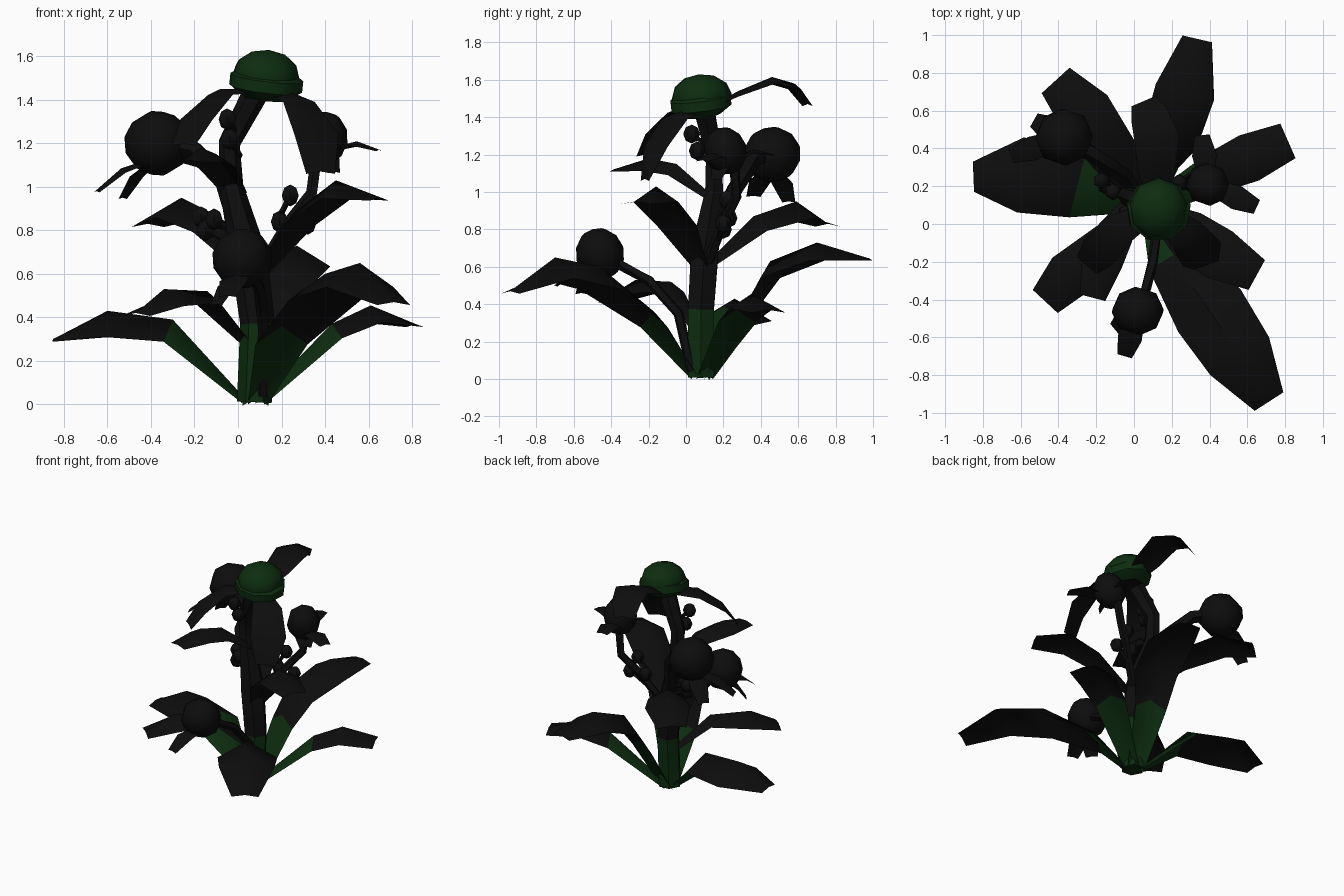
import bpy, bmesh, math
from mathutils import Vector, Matrix

cube = bpy.data.objects.get("Cube")
if cube:
    bpy.data.objects.remove(cube)


def material(name, color):
    m = bpy.data.materials.new(name)
    m.use_nodes = True
    m.diffuse_color = color
    m.node_tree.nodes["Principled BSDF"].inputs["Base Color"].default_value = color
    return m


BLACK = material("near black", (0.004, 0.004, 0.004, 1))
GREEN = material("dark green", (0.004, 0.026, 0.005, 1))


def finish(name, bm, mats=(BLACK, GREEN), angle=50):
    me = bpy.data.meshes.new(name)
    bm.normal_update()
    bm.to_mesh(me)
    bm.free()
    for m in mats:
        me.materials.append(m)
    ob = bpy.data.objects.new(name, me)
    bpy.context.collection.objects.link(ob)
    bpy.ops.object.select_all(action='DESELECT')
    ob.select_set(True)
    bpy.context.view_layer.objects.active = ob
    bpy.ops.object.shade_smooth_by_angle(angle=math.radians(angle))
    return ob


def leaf(name, pts, halves, green=0, drop=0.6):
    """Arched strip with a raised midrib; the first `green` segments are green."""
    pts = [Vector(p) for p in pts]
    bm = bmesh.new()
    rows = []
    for i, (p, h) in enumerate(zip(pts, halves)):
        d = pts[min(i + 1, len(pts) - 1)] - pts[max(i - 1, 0)]
        side = Vector((-d.y, d.x, 0)).normalized() * h
        low = Vector((0, 0, -h * drop)) if i < len(pts) - 1 else Vector((0, 0, -h * 0.15))
        rows.append([bm.verts.new(q) for q in (p - side + low, p, p + side + low)])
    for i, (a, b) in enumerate(zip(rows, rows[1:])):
        for k in range(2):
            f = bm.faces.new((a[k], a[k + 1], b[k + 1], b[k]))
            f.material_index = int(i < green)
    return finish(name, bm)


def tube(name, pts, radii, sides=6, green=0):
    """Tapered stalk through the points, capped at both ends."""
    pts = [Vector(p) for p in pts]
    bm = bmesh.new()
    rings = []
    for i, (p, r) in enumerate(zip(pts, radii)):
        d = (pts[min(i + 1, len(pts) - 1)] - pts[max(i - 1, 0)]).normalized()
        u = d.cross(Vector((0, 1, 0))).normalized()
        w = d.cross(u)
        turn = [2 * math.pi * k / sides for k in range(sides)]
        rings.append([bm.verts.new(p + r * (math.cos(t) * u + math.sin(t) * w)) for t in turn])
    for i, (a, b) in enumerate(zip(rings, rings[1:])):
        for k in range(sides):
            n = (k + 1) % sides
            bm.faces.new((a[k], a[n], b[n], b[k])).material_index = int(i < green)
    bm.faces.new(rings[0]).material_index = int(green > 0)
    bm.faces.new(rings[-1])
    bmesh.ops.recalc_face_normals(bm, faces=bm.faces)
    return finish(name, bm)


def ball(name, center, size, mat=BLACK, segs=8, rings=6, tilt=(0, 0)):
    bm = bmesh.new()
    bmesh.ops.create_uvsphere(bm, u_segments=segs, v_segments=rings, radius=1)
    m = (Matrix.Translation(center) @ Matrix.Rotation(tilt[0], 4, 'X')
         @ Matrix.Rotation(tilt[1], 4, 'Y') @ Matrix.Diagonal((*size, 1)))
    bm.transform(m)
    return finish(name, bm, (mat,))


# Main stem, green at the foot
tube("main_stem",
     [(.075, .08, .01), (.09, .08, .37), (.05, .1, .68), (-.03, .15, 1.0),
      (-.04, .15, 1.2), (.08, .1, 1.43)],
     [.08, .08, .085, .055, .05, .06], green=1)

# Large ground leaves
leaf("front_leaf", [(.09, .05, .03), (.2, -.17, .36), (.4, -.46, .6), (.56, -.7, .65), (.715, -.94, .47)],
     [.05, .14, .2, .185, .09], green=1)
leaf("back_leaf", [(.08, .11, .03), (.13, .33, .42), (.19, .45, .63), (.27, .7, .73), (.335, .98, .645)],
     [.06, .11, .15, .16, .08], green=1)
leaf("right_leaf", [(.03, .1, .03), (-.3, .2, .39), (-.6, .26, .43), (-.85, .25, .3)],
     [.04, .17, .2, .08], green=1)
leaf("left_leaf", [(.1, .1, .03), (.43, .27, .37), (.61, .35, .455), (.815, .44, .37)],
     [.05, .11, .13, .1], green=1)

# Smaller leaves up the stem
leaf("low_front_leaf", [(.05, .06, .29), (-.14, -.08, .52), (-.34, -.27, .53), (-.47, -.41, .42)],
     [.04, .09, .13, .09])
leaf("mid_back_leaf", [(.06, .12, .63), (-.1, .36, .87), (-.26, .59, .95), (-.415, .76, .83)],
     [.05, .13, .15, .1])
leaf("mid_left_leaf", [(.1, .08, .62), (.28, -.05, .9), (.45, -.16, 1.03), (.65, -.27, .95)],
     [.05, .13, .14, .09])
leaf("high_front_leaf", [(.0, .12, 1.0), (-.1, -.05, 1.15), (-.17, -.2, 1.18), (-.22, -.39, 1.12)],
     [.05, .1, .11, .07])

# Top flower: green head with an overlapping cup and three hanging petals
ball("flower_head", (.13, .08, 1.51), (.155, .165, .12), GREEN, 9, 6, (.1, .1))
ball("flower_cup", (.13, .075, 1.475), (.18, .175, .085), GREEN, 9, 5, (.12, .12))
leaf("back_petal", [(.12, .15, 1.47), (.12, .28, 1.54), (.12, .46, 1.615), (.08, .58, 1.58), (.05, .65, 1.47)],
     [.06, .1, .12, .1, .07], drop=.3)
leaf("left_petal", [(.17, .04, 1.45), (.28, -.06, 1.42), (.36, -.16, 1.28), (.38, -.22, 1.07)],
     [.06, .1, .12, .07], drop=.3)
leaf("right_petal", [(.06, .05, 1.45), (-.08, -.03, 1.45), (-.19, -.15, 1.34), (-.25, -.22, 1.2)],
     [.06, .09, .1, .07], drop=.3)

# Side blossoms on thin stalks, each with drooping sepals
blossoms = {
    "back_blossom": ((-.37, .46, 1.2), (.155, .155, .15),
                     [(.03, .13, .72), (-.06, .26, 1.02), (-.2, .36, 1.17), (-.34, .44, 1.2)], .045,
                     [(-.65, .36, .98), (-.53, .55, .95)]),
    "front_blossom": ((.02, -.46, .67), (.14, .13, .14),
                      [(.11, .03, .04), (.12, -.04, .35), (.1, -.2, .53), (.06, -.35, .61), (.03, -.43, .65)], .028,
                      [(-.05, -.7, .5), (-.1, -.56, .46)]),
    "left_blossom": ((.39, .21, 1.22), (.115, .115, .13),
                     [(.11, .12, .63), (.23, .2, .83), (.34, .27, .97), (.36, .26, 1.12)], .028,
                     [(.65, .09, 1.17), (.44, .16, 1.07), (.36, .47, 1.2)]),
}
for name, (c, size, path, r, tips) in blossoms.items():
    ball(name, c, size, segs=8, rings=6, tilt=(.3, .2))
    tube(name + "_stalk", path, [r] * len(path), sides=5)
    for n, tip in enumerate(tips):
        c0, t = Vector(c) - Vector((0, 0, size[2] * .4)), Vector(tip)
        mid = c0.lerp(t, .6) + Vector((0, 0, .04))
        leaf(f"{name}_sepal_{n + 1}", [c0, mid, t], [.04, .065, .04], drop=.3)

# Small buds along the stem and stalk
buds = [(-.15, .2, .8), (-.11, .17, .85), (-.17, .23, .86), (.24, .22, .96), (.19, .2, .84),
        (.32, .2, .83), (-.05, .03, 1.31), (-.04, .06, 1.22)]
for n, b in enumerate(buds):
    ball(f"bud_{n + 1}", b, (.045, .045, .05), segs=6, rings=4)
    stem_x = .01 if b[0] < 0 else .2
    foot = (stem_x, .14 if b[0] < 0 else .18, b[2] - .08)
    tube(f"bud_stalk_{n + 1}", [foot, b], [.014, .012], sides=4)
